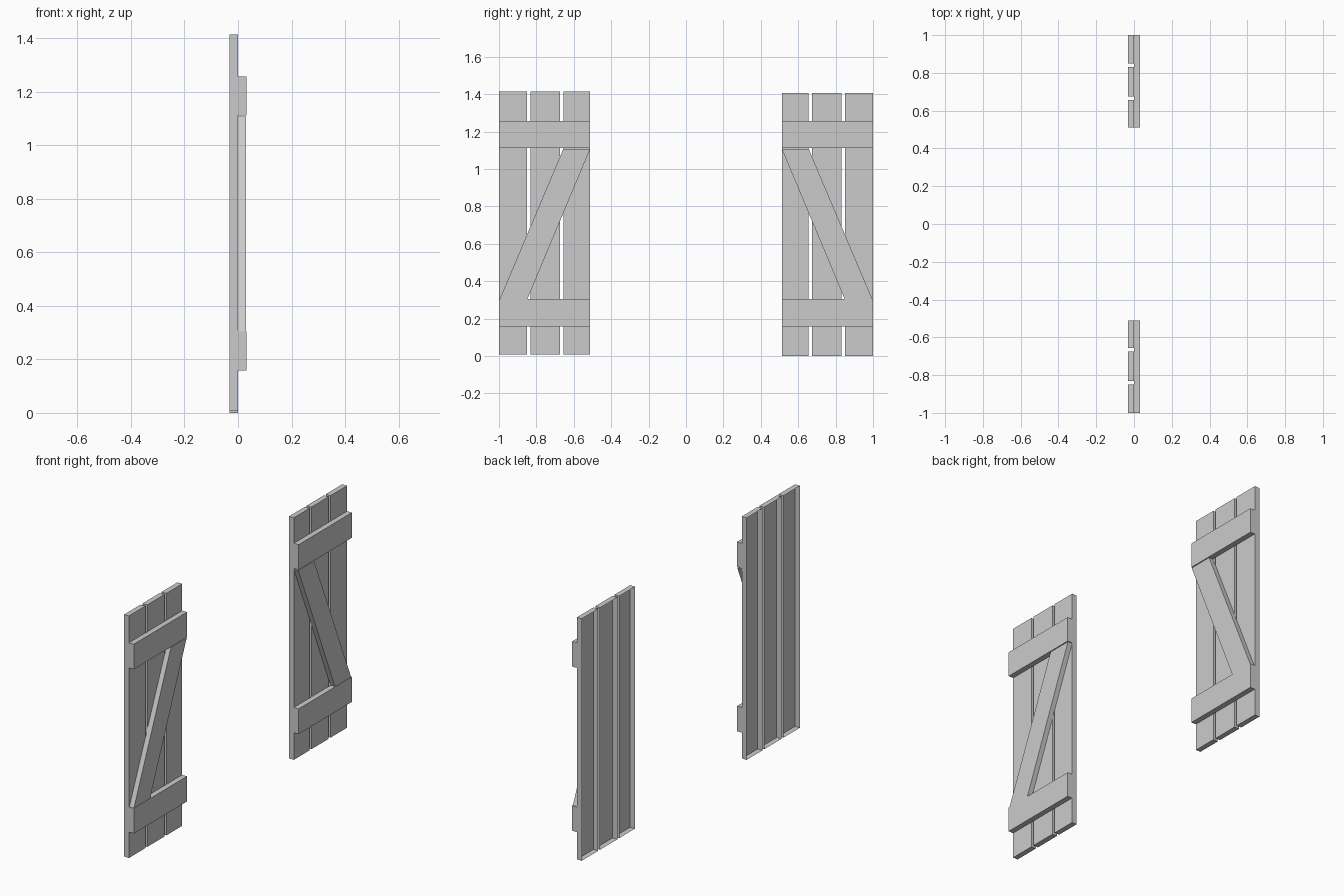
import bpy, bmesh

if "Cube" in bpy.data.objects:
    bpy.data.objects.remove(bpy.data.objects["Cube"])

def board(name, outlines, x0, x1):
    """Extrude y-z outlines from x0 to x1, leaving the hidden back open."""
    bm = bmesh.new()
    for pts in outlines:
        back = bm.faces.new([bm.verts.new((x0, y, z)) for y, z in pts])
        ext = bmesh.ops.extrude_face_region(bm, geom=[back], use_keep_orig=True)
        moved = [v for v in ext["geom"] if isinstance(v, bmesh.types.BMVert)]
        bmesh.ops.translate(bm, verts=moved, vec=(x1 - x0, 0, 0))
        bmesh.ops.recalc_face_normals(bm, faces=bm.faces)
        bmesh.ops.delete(bm, geom=[back], context='FACES_ONLY')
    me = bpy.data.meshes.new(name)
    bm.to_mesh(me)
    bm.free()
    ob = bpy.data.objects.new(name, me)
    bpy.context.collection.objects.link(ob)
    return ob

def rect(ya, yb, za, zb):
    return [(ya, za), (yb, za), (yb, zb), (ya, zb)]

def shutter(side, s, base):
    """s mirrors the shutter across y = 0; sizes run from inner to outer edge."""
    # Three vertical planks
    planks = [(0.512, 0.656), (0.674, 0.832), (0.850, 1.0)]
    for i, (a, b) in enumerate(planks):
        board(f"{side}_plank_{i + 1}", [rect(s * a, s * b, base, base + 1.405)], -0.031, 0.0)
    # Cross rails
    for label, za, zb in (("lower", 0.158, 0.304), ("upper", 1.111, 1.257)):
        board(f"{side}_{label}_rail", [rect(s * 0.512, s * 1.0, za, zb)], 0.0, 0.031)
    # Diagonal brace
    brace = [(0.512, 1.107), (0.656, 1.107), (0.996, 0.304), (0.848, 0.304)]
    board(f"{side}_diagonal_brace", [[(s * y, z) for y, z in brace]], 0.0, 0.029)

shutter("left_shutter", -1, 0.008)
shutter("right_shutter", 1, 0.0)
